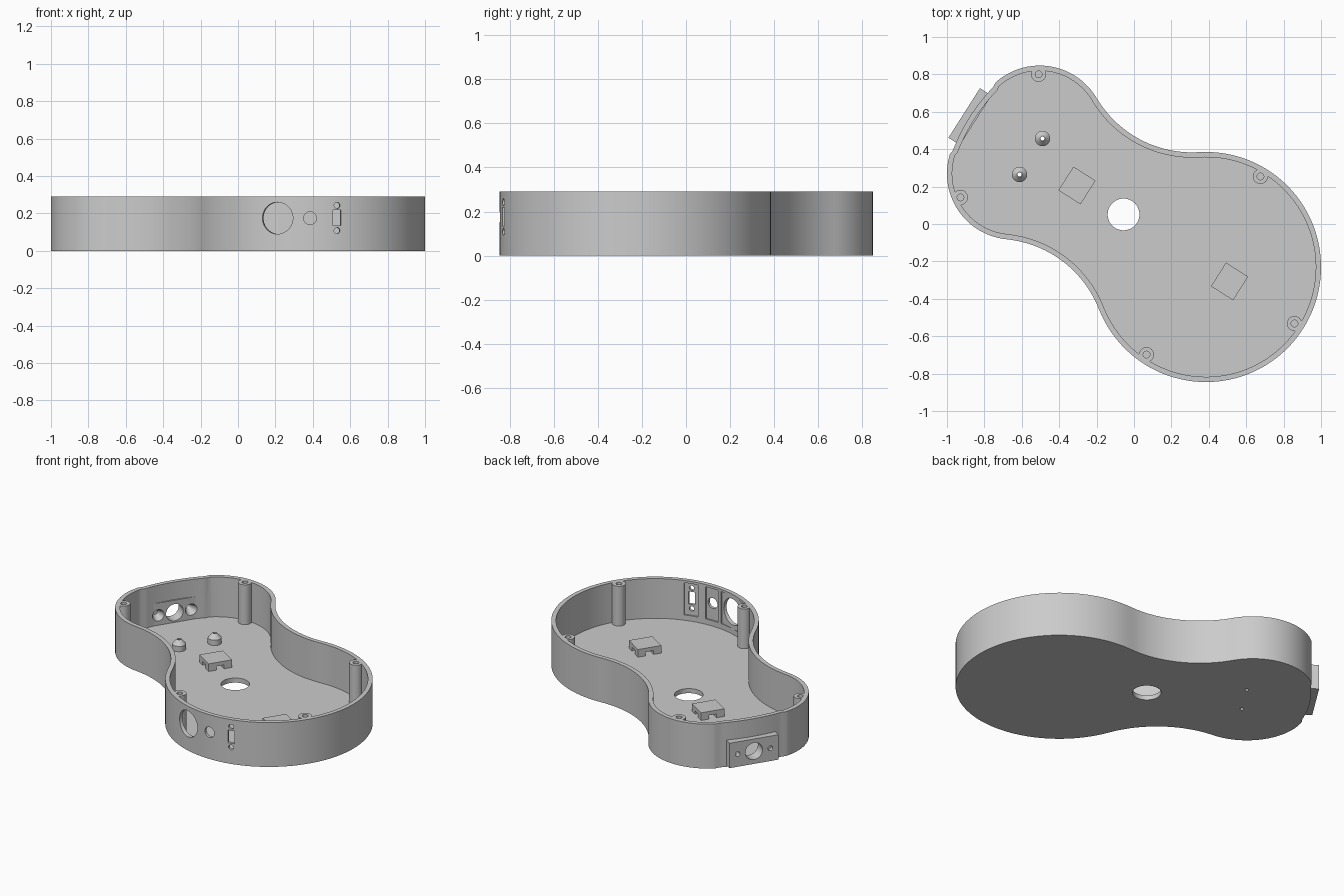
import bpy, bmesh, math
from mathutils import Matrix, Vector

if "Cube" in bpy.data.objects:
    bpy.data.objects.remove(bpy.data.objects["Cube"])

H, FLOOR, WALL = 0.29, 0.03, 0.028
BIG = Vector((0.385, -0.23, 0))
AXIS = math.radians(147.5)
FRAME = Matrix.Translation(BIG) @ Matrix.Rotation(AXIS, 4, 'Z')  # local x runs big lobe -> small lobe

grey = bpy.data.materials.new("plain grey")
grey.diffuse_color = (0.6, 0.6, 0.6, 1)
grey.use_nodes = True
grey.node_tree.nodes["Principled BSDF"].inputs["Base Color"].default_value = grey.diffuse_color


def make(name, bm, matrix=Matrix()):
    bmesh.ops.recalc_face_normals(bm, faces=bm.faces[:])
    bm.transform(matrix)
    me = bpy.data.meshes.new(name)
    bm.to_mesh(me)
    bm.free()
    me.materials.append(grey)
    ob = bpy.data.objects.new(name, me)
    bpy.context.collection.objects.link(ob)
    return ob


def box(name, lo, hi, matrix=Matrix()):
    bm = bmesh.new()
    bmesh.ops.create_cube(bm, size=1)
    for v in bm.verts:
        v.co = [lo[i] + (v.co[i] + 0.5) * (hi[i] - lo[i]) for i in range(3)]
    return make(name, bm, matrix)


def prism(name, pts, z0, z1, matrix=Matrix()):
    bm = bmesh.new()
    f = bm.faces.new([bm.verts.new((x, y, z0)) for x, y in pts])
    top = bmesh.ops.extrude_face_region(bm, geom=[f])['geom']
    bmesh.ops.translate(bm, vec=(0, 0, z1 - z0), verts=[g for g in top if isinstance(g, bmesh.types.BMVert)])
    return make(name, bm, matrix)


def lathe(name, profile, matrix=Matrix(), n=40):
    """Revolve a closed (radius, height) profile about z."""
    bm = bmesh.new()
    rings = []
    for r, z in profile:
        if r == 0:
            rings.append([bm.verts.new((0, 0, z))] * n)
        else:
            rings.append([bm.verts.new((r * math.cos(2 * math.pi * k / n),
                                        r * math.sin(2 * math.pi * k / n), z)) for k in range(n)])
    for a, b in zip(rings, rings[1:] + rings[:1]):
        for k in range(n):
            vs = list(dict.fromkeys((a[k], a[(k + 1) % n], b[(k + 1) % n], b[k])))
            if len(vs) > 2:
                bm.faces.new(vs)
    return make(name, bm, matrix)


def rod(r0, r1, x0, x1, y, z, matrix):
    """Cutter cylinder or cone along the local x axis."""
    turn = Matrix.Translation((0, y, z)) @ Matrix.Rotation(math.pi / 2, 4, 'Y')
    return lathe("cutter", [(0, x0), (r0, x0), (r1, x1), (0, x1)], matrix @ turn)


def cut(targets, cutters):
    for t in targets:
        bpy.context.view_layer.objects.active = t
        for c in cutters:
            m = t.modifiers.new("cut", 'BOOLEAN')
            m.operation, m.solver, m.object = 'DIFFERENCE', 'EXACT', c
            bpy.ops.object.modifier_apply(modifier=m.name)
    for c in cutters:
        bpy.data.objects.remove(c)


def outline(d):
    """Two-lobed tangent-arc outline, inset by d."""
    def arc(cx, cy, r, a0, a1, n):
        return [(cx + r * math.cos(a0 + (a1 - a0) * k / n),
                 cy + r * math.sin(a0 + (a1 - a0) * k / n)) for k in range(n + 1)]
    waist = (0.711, 0.977)
    corner = (1.139, 0.133)
    t_big = math.atan2(waist[1], waist[0])
    t_cor = math.atan2(waist[1] - corner[1], waist[0] - corner[0])
    t_end = math.atan2(corner[1], corner[0] - 0.497)
    half = arc(0.497, 0, 1.0 - d, 0, t_end, 8)
    half += arc(*corner, 0.353 - d, t_end, t_cor, 30)[1:]
    half += arc(*waist, 0.593 + d, t_cor - math.pi, t_big - math.pi, 30)[1:]
    half += arc(0, 0, 0.615 - d, t_big, math.pi, 50)[1:]
    return half + [(x, -y) for x, y in half[-2:0:-1]]


# Open tray with walls and floor
shell = prism("tray_shell", outline(0), 0, H, FRAME)
cut([shell], [prism("cutter", outline(WALL), FLOOR, H + 0.1, FRAME)])

# Flat sensor mount on the narrow end
mount = box("end_mount_plate", (1.46, -0.157, 0.012), (1.533, 0.157, 0.175), FRAME)
zc = 0.095
cutters = [rod(0.055, 0.055, 1.3, 1.7, 0, zc, FRAME)]
for s in (-1, 1):
    cutters.append(rod(0.015, 0.015, 1.3, 1.7, s * 0.105, zc, FRAME))
    cutters.append(rod(0.046, 0.015, 1.44, 1.51, s * 0.105, zc, FRAME))
cut([shell, mount], cutters)


# Front ports with flat inner recesses: large jack, small jack, switch slot
def port_frame(deg):
    return Matrix.Translation(BIG) @ Matrix.Rotation(math.radians(deg - 90), 4, 'Z')


ports = []
for deg, flat, w in ((-16.5, 0.588, 0.1), (0, 0.596, 0.045), (13.6, 0.596, 0.045)):
    ports.append(box("cutter", (0.5, -w, 0.065), (flat, w, 0.275), port_frame(deg)))
ports.append(rod(0.085, 0.085, 0.45, 0.75, 0, 0.175, port_frame(-16.5)))
ports.append(rod(0.034, 0.034, 0.45, 0.75, 0, 0.175, port_frame(0)))
slot = port_frame(13.6)
ports.append(box("cutter", (0.45, -0.021, 0.135), (0.75, 0.021, 0.218), slot))
for z in (0.108, 0.243):
    ports.append(rod(0.016, 0.016, 0.45, 0.75, 0, z, slot))
cut([shell], ports)

# Floor opening and standoff through holes
standoffs = [(-0.489, 0.457), (-0.612, 0.265)]
cut([shell], [lathe("cutter", [(0, -0.1), (r, -0.1), (r, 0.1), (0, 0.1)], Matrix.Translation((x, y, 0)))
              for x, y, r in [(-0.056, 0.051, 0.085)] + [(*p, 0.011) for p in standoffs]])

# Cone-topped standoffs
for i, (x, y) in enumerate(standoffs):
    lathe(f"cone_standoff_{i + 1}", [(0.011, 0.025), (0.041, 0.025), (0.041, 0.065), (0.013, 0.095), (0.011, 0.095)],
          Matrix.Translation((x, y, 0)))

# Lid screw posts with blind holes
for i, (x, y) in enumerate([(-0.51, 0.80), (-0.928, 0.142), (0.676, 0.254), (0.858, -0.532), (0.067, -0.698)]):
    lathe(f"screw_post_{i + 1}", [(0, 0.02), (0.04, 0.02), (0.04, H), (0.018, H), (0.018, 0.14), (0, 0.14)],
          Matrix.Translation((x, y, 0)))

# Square tie-down blocks: slab with crossing channels underneath
for i, (x, y) in enumerate([(-0.305, 0.206), (0.511, -0.307)]):
    m = Matrix.Translation((x, y, 0)) @ Matrix.Rotation(AXIS, 4, 'Z')
    block = box(f"tie_block_{i + 1}", (-0.07, -0.075, 0.025), (0.07, 0.075, 0.08), m)
    cut([block], [box("cutter", (-0.025, -0.2, 0), (0.025, 0.2, 0.055), m),
                  box("cutter", (-0.2, -0.025, 0), (0.2, 0.025, 0.055), m)])

# Smooth curved walls, crisp edges
bpy.ops.object.select_all(action='SELECT')
bpy.context.view_layer.objects.active = shell
bpy.ops.object.shade_smooth_by_angle(angle=math.radians(30))
